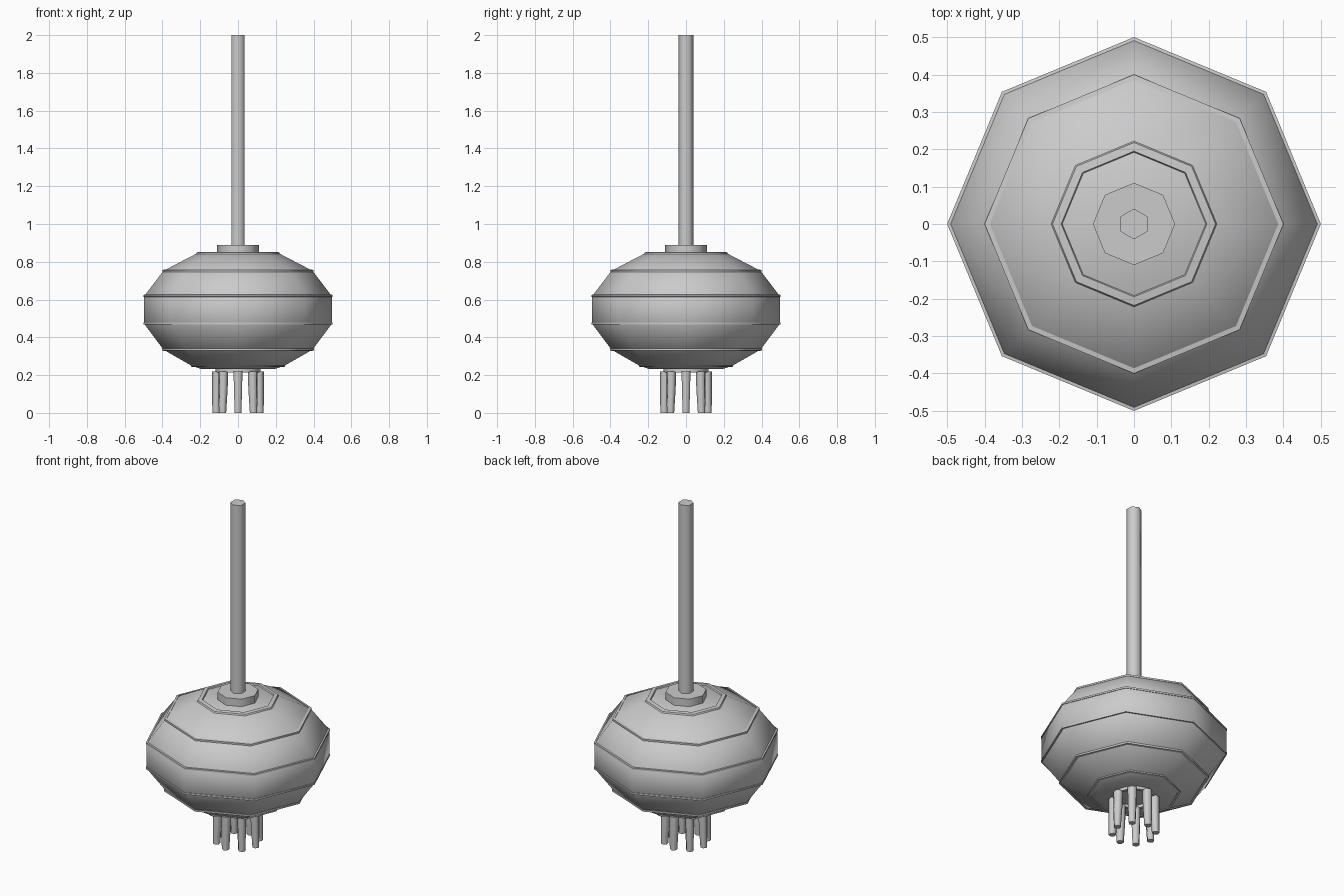
import bpy, bmesh, math
from mathutils import Vector

if "Cube" in bpy.data.objects:
    bpy.data.objects.remove(bpy.data.objects["Cube"])

grey = bpy.data.materials.new("light_grey")
grey.diffuse_color = (0.6, 0.6, 0.6, 1)
grey.use_nodes = True
grey.node_tree.nodes["Principled BSDF"].inputs["Base Color"].default_value = grey.diffuse_color


def finish(name, bm, smooth=50):
    bmesh.ops.recalc_face_normals(bm, faces=bm.faces)
    mesh = bpy.data.meshes.new(name)
    bm.to_mesh(mesh)
    bm.free()
    mesh.materials.append(grey)
    ob = bpy.data.objects.new(name, mesh)
    bpy.context.collection.objects.link(ob)
    if smooth:
        bpy.ops.object.select_all(action='DESELECT')
        ob.select_set(True)
        bpy.context.view_layer.objects.active = ob
        bpy.ops.object.shade_smooth_by_angle(angle=math.radians(smooth))
    return ob


def lathe(name, profile, sides=8, phase=0.0, loop=False, smooth=50):
    """Turn (radius, z) points about z; capped ends, or a closed ring if loop."""
    bm = bmesh.new()
    rings = [[bm.verts.new((r * math.cos(phase + math.tau * i / sides),
                            r * math.sin(phase + math.tau * i / sides), z))
              for i in range(sides)] for r, z in profile]
    pairs = list(zip(rings, rings[1:]))
    if loop:
        pairs.append((rings[-1], rings[0]))
    else:
        bm.faces.new(rings[0])
        bm.faces.new(rings[-1])
    for a, b in pairs:
        for i in range(sides):
            j = (i + 1) % sides
            bm.faces.new((a[i], a[j], b[j], b[i]))
    return finish(name, bm, smooth)


# Lantern shade
lathe("lantern_shade", [(0.195, 0.232), (0.25, 0.252), (0.395, 0.335), (0.497, 0.472),
                        (0.497, 0.618), (0.395, 0.752), (0.215, 0.846)])

# Thin ribs around the shade
for n, (r, z) in enumerate([(0.25, 0.25), (0.402, 0.335), (0.5, 0.473),
                            (0.5, 0.62), (0.4, 0.752)]):
    lathe(f"shade_rib_{n + 1}", [(r, z - 0.005), (r, z + 0.005),
                                 (r - 0.014, z + 0.007), (r - 0.014, z - 0.007)], loop=True)

# Top rim, top cap and bottom collar
lathe("top_rim", [(0.222, 0.842), (0.218, 0.85), (0.195, 0.853), (0.19, 0.842)], loop=True)
lathe("top_cap", [(0.11, 0.84), (0.11, 0.89)])
lathe("bottom_collar", [(0.12, 0.215), (0.12, 0.24), (0.1, 0.24), (0.1, 0.215)], loop=True)

# Hanging rod
lathe("hanging_rod", [(0.041, 0.84), (0.041, 2.0)], sides=6, phase=math.pi / 2, smooth=65)

# Tassel strands
for k in range(8):
    a = math.tau * k / 8
    out = Vector((math.cos(a), math.sin(a), 0))
    bm = bmesh.new()
    rings = []
    for dist, rad, z in ((0.11, 0.027, 0.22), (0.112, 0.025, 0.12), (0.116, 0.02, 0.0)):
        c = out * dist
        rings.append([bm.verts.new((c.x + rad * math.cos(a + math.tau * i / 6),
                                    c.y + rad * math.sin(a + math.tau * i / 6), z))
                      for i in range(6)])
    for lo, hi in zip(rings, rings[1:]):
        for i in range(6):
            j = (i + 1) % 6
            bm.faces.new((lo[i], lo[j], hi[j], hi[i]))
    bm.faces.new(rings[0])
    bm.faces.new(rings[-1])
    finish(f"tassel_strand_{k + 1}", bm, 65)
